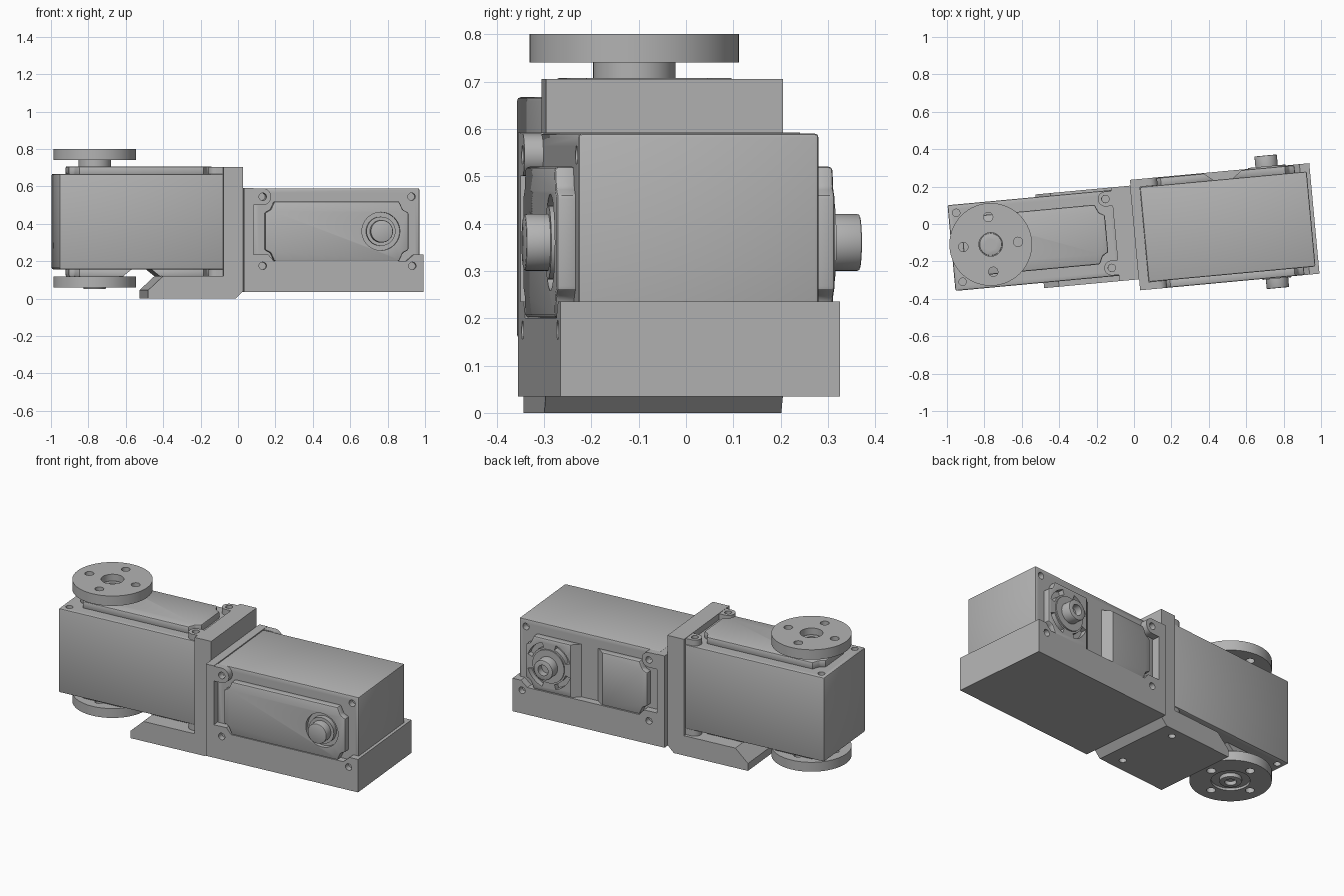
import bpy, bmesh
from math import sin, cos, pi, radians
from mathutils import Matrix, Vector

if "Cube" in bpy.data.objects:
    bpy.data.objects.remove(bpy.data.objects["Cube"], do_unlink=True)

grey = bpy.data.materials.new("plain_grey")
grey.use_nodes = True
grey.diffuse_color = (0.45, 0.45, 0.45, 1)
grey.node_tree.nodes["Principled BSDF"].inputs["Base Color"].default_value = grey.diffuse_color

FLAT = Matrix()                             # outline in plan, extruded upward
SIDE = Matrix.Rotation(pi / 2, 4, 'X')      # outline in elevation, extruded to the front
parts = []


def circle(r, x=0, y=0, n=40):
    return [(x + r * cos(2 * pi * i / n), y + r * sin(2 * pi * i / n)) for i in range(n)]


def rect(x0, x1, y0, y1):
    return [(x0, y0), (x1, y0), (x1, y1), (x0, y1)]


def arc_slot(r0, r1, mid, spread, x):
    angles = [mid - spread + spread * i / 4 for i in range(9)]
    ring = [(r1, a) for a in angles] + [(r0, a) for a in reversed(angles)]
    return [(x + r * cos(a), r * sin(a)) for r, a in ring]


def mesh_object(name, solids):
    """Each solid is an outline, its two extrusion heights and a matrix."""
    bm = bmesh.new()
    for pts, lo, hi, mat in solids:
        a, b = ([bm.verts.new(mat @ Vector((x, y, z))) for x, y in pts] for z in (lo, hi))
        bm.faces.new(list(reversed(a)))
        bm.faces.new(b)
        for i in range(len(pts)):
            j = (i + 1) % len(pts)
            bm.faces.new((a[i], a[j], b[j], b[i]))
    bmesh.ops.recalc_face_normals(bm, faces=bm.faces)
    me = bpy.data.meshes.new(name)
    bm.to_mesh(me)
    bm.free()
    me.materials.append(grey)
    ob = bpy.data.objects.new(name, me)
    bpy.context.collection.objects.link(ob)
    return ob


def apply(ob, mod):
    bpy.context.view_layer.objects.active = ob
    bpy.ops.object.modifier_apply(modifier=mod.name)


def part(name, pts, lo, hi, mat=FLAT, cuts=(), bevel=0):
    ob = mesh_object(name, [(pts, lo, hi, mat)])
    if bevel:
        mod = ob.modifiers.new("bevel", 'BEVEL')
        mod.width, mod.segments, mod.limit_method = bevel, 2, 'ANGLE'
        apply(ob, mod)
    if cuts:
        cutter = mesh_object("cutter", cuts)
        cutter.hide_render = True
        mod = ob.modifiers.new("cut", 'BOOLEAN')
        mod.operation, mod.solver, mod.object = 'DIFFERENCE', 'EXACT', cutter
        apply(ob, mod)
        bpy.data.objects.remove(cutter, do_unlink=True)
    parts.append(ob)
    return ob


HUB = 0.237
HOLES = [(x, y) for x in (-0.397, 0.405) for y in (-0.185, 0.185)]


def servo(side, mat):
    # body with blind screw holes on both faces
    screw = [(circle(0.02, x, y, 16), s * 0.215, s * 0.3, mat) for x, y in HOLES for s in (-1, 1)]
    part(side + "_servo_body", rect(-0.4475, 0.4475, -0.23, 0.23), -0.255, 0.255, mat, screw, 0.008)
    # cover outline with notched corners
    corner = [(0.385, 0.1), (0.355, 0.115), (0.335, 0.16)]
    outline = []
    for sx, sy in ((1, 1), (-1, 1), (-1, -1), (1, -1)):
        pts = [(sx * x, sy * y) for x, y in corner]
        outline += pts if sx * sy > 0 else pts[::-1]
    part(side + "_servo_drive_cover", outline, 0.25, 0.295, mat,
         [(circle(0.102, HUB), 0.27, 0.31, mat)], 0.008)
    # idler cover with sloped gap across the middle and four arc slots
    across = mat @ SIDE
    gap = [(-0.12, -0.31), (0.12, -0.31), (0.04, -0.245), (-0.04, -0.245)]
    cuts = [(gap, -0.3, 0.3, across)]
    cuts += [(arc_slot(0.11, 0.14, pi / 4 + k * pi / 2, radians(27), HUB), -0.32, -0.262, mat)
             for k in range(4)]
    part(side + "_servo_idler_cover", outline, -0.295, -0.25, mat, cuts, 0.008)
    # shafts and collars
    part(side + "_drive_collar", circle(0.078, HUB), 0.25, 0.3, mat)
    part(side + "_drive_shaft", circle(0.06, HUB), 0.25, 0.351, mat,
         [(circle(0.03, HUB, 0, 24), 0.335, 0.4, mat)] if side == "left" else (), 0.005)
    part(side + "_idler_collar", circle(0.1, HUB), -0.303, -0.25, mat)
    part(side + "_idler_shaft", circle(0.06, HUB), -0.361, -0.25, mat,
         [(circle(0.032, HUB, 0, 24), -0.4, -0.32, mat)], 0.005)


def horn(name, lo, hi, mat, centre_cut):
    holes = [(circle(0.025, HUB + 0.147 * cos(k * pi / 2), 0.147 * sin(k * pi / 2), 20),
              lo - 0.1, hi + 0.1, mat) for k in range(4)]
    part(name, circle(0.221, HUB, 0, 64), lo, hi, mat, holes + [centre_cut])


# right servo lies on its side, left servo stands with its axis upright
right = Matrix.Translation((0.4975, -0.061, 0.36)) @ SIDE
left = Matrix.Translation((-0.536, -0.038, 0.412)) @ Matrix.Rotation(pi, 4, 'Z')
servo("right", right)
servo("left", left)

# round horns of the left servo
part("top_horn_spacer", circle(0.087, HUB), 0.29, 0.335, left)
horn("top_horn", 0.328, 0.388, left, (circle(0.063, HUB), 0.345, 0.42, left))
horn("bottom_horn", -0.352, -0.295, left, (circle(0.105, HUB), -0.38, -0.338, left))

# left bracket: sole, sloped toe and upright wall
sole = [(-0.51, 0), (-0.51, 0.045), (-0.43, 0.12), (-0.105, 0.12), (-0.105, 0.705),
        (0, 0.705), (0, 0.04), (-0.04, 0)]
ear_v = (-0.223, 0.147)
part("left_bracket", sole, -0.206, 0.297, SIDE,
     [(circle(0.02, -0.14, v, 20), -0.05, 0.2, FLAT) for v in ear_v])

# right bracket: tray with raised corners and upright wall
tray = [(0, 0.035), (0.963, 0.035), (0.963, 0.235), (0.91, 0.235), (0.87, 0.2), (0.16, 0.2),
        (0.13, 0.235), (0.05, 0.235), (0.05, 0.592), (0, 0.592)]
tray_holes = [(circle(0.02, u, 0.175, 20), lo, hi, SIDE)
              for u in (0.1, 0.903) for lo, hi in ((-0.3, -0.2), (0.32, 0.4))]
part("right_bracket", tray, -0.237, 0.356, SIDE, tray_holes)


def ear(name, u0, u, w, r, lo, hi, mat):
    # rounded screw tab reaching from a wall at u0 to a hole at u
    s = 1 if u > u0 else -1
    tip = [(u + s * r * sin(a), w + r * cos(a)) for a in (pi * i / 12 for i in range(13))]
    part(name, [(u0, w + r)] + tip + [(u0, w - r)], lo, hi, mat,
         [(circle(0.02, u, w, 20), lo - 0.1, hi + 0.1, mat)])


for v, where in zip(ear_v, ("front", "back")):
    ear("left_top_ear_" + where, -0.1, -0.14, v, 0.04, 0.667, 0.703, FLAT)
    ear("left_bottom_ear_" + where, -0.1, -0.14, v, 0.04, 0.115, 0.157, FLAT)
for lo, hi, where in ((0.316, 0.356, "front"), (-0.237, -0.195, "back")):
    ear("right_ear_" + where, 0.04, 0.1, 0.545, 0.045, lo, hi, SIDE)

# swing the whole arm slightly and smooth the round parts
bpy.ops.object.select_all(action='DESELECT')
for ob in parts:
    ob.rotation_euler.z = radians(5.3)
    ob.select_set(True)
bpy.context.view_layer.objects.active = parts[0]
bpy.ops.object.shade_smooth_by_angle(angle=radians(30))
